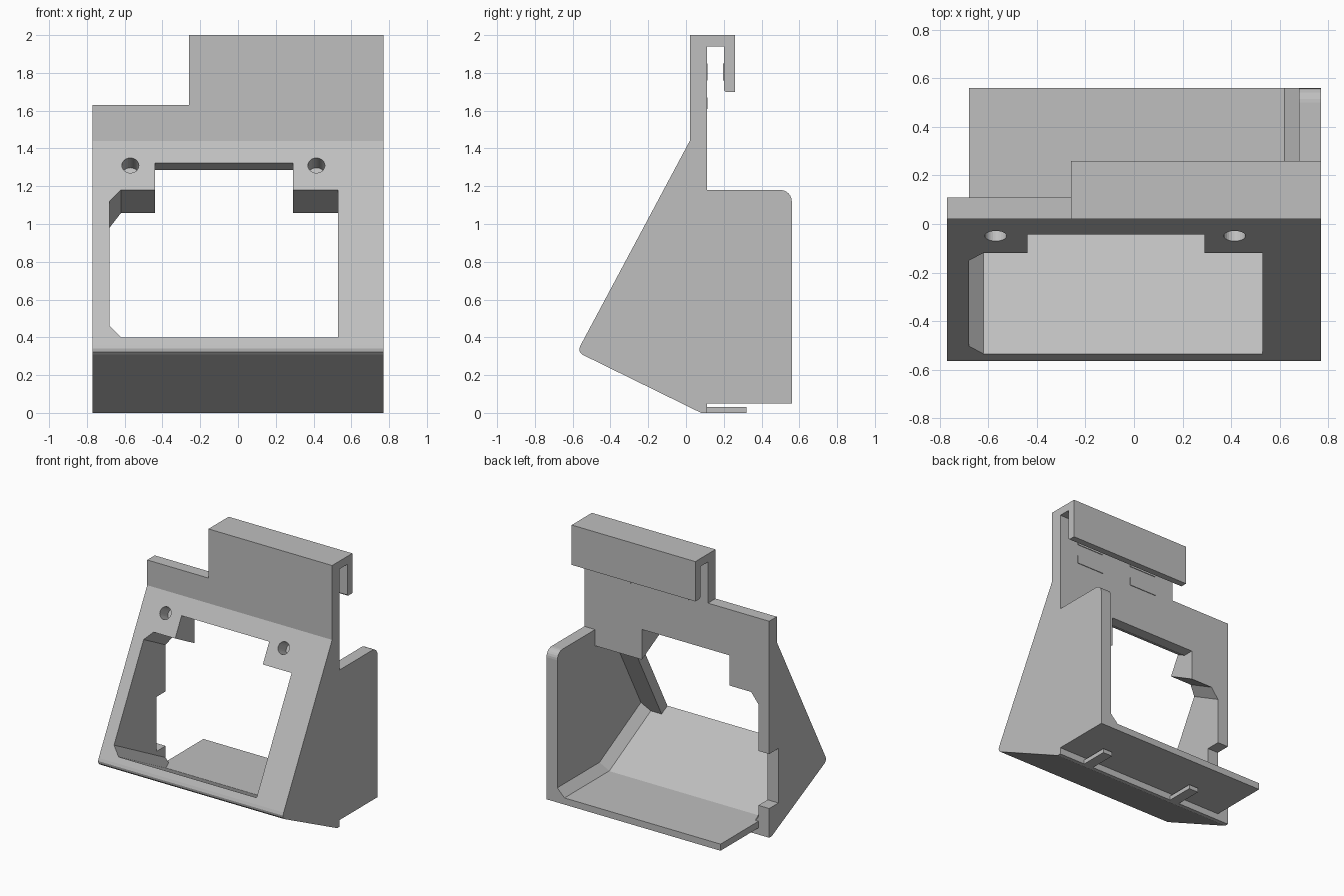
import bpy, bmesh, math
from mathutils import Vector

cube = bpy.data.objects.get("Cube")
if cube:
    bpy.data.objects.remove(cube, do_unlink=True)

grey = bpy.data.materials.new("plain grey")
grey.use_nodes = True
COLOUR = (0.52, 0.52, 0.52, 1)
grey.diffuse_color = COLOUR
grey.node_tree.nodes["Principled BSDF"].inputs["Base Color"].default_value = COLOUR

# Sloped front face: a point on it and its inward normal
FOOT = Vector((0, -0.565, 0.345))
TOP = Vector((0, 0.02, 1.44))
UP = (TOP - FOOT).normalized()
INWARD = Vector((0, UP.z, -UP.y))


def on_slope(x, z):
    p = FOOT + UP * ((z - FOOT.z) / UP.z)
    return Vector((x, p.y, z))


def prism(name, start, end):
    """Closed solid between two matching outlines."""
    bm = bmesh.new()
    a = [bm.verts.new(p) for p in start]
    b = [bm.verts.new(p) for p in end]
    n = len(a)
    bm.faces.new(a)
    bm.faces.new(b[::-1])
    for i in range(n):
        j = (i + 1) % n
        bm.faces.new((a[j], a[i], b[i], b[j]))
    bmesh.ops.recalc_face_normals(bm, faces=bm.faces)
    mesh = bpy.data.meshes.new(name)
    bm.to_mesh(mesh)
    bm.free()
    mesh.materials.append(grey)
    obj = bpy.data.objects.new(name, mesh)
    bpy.context.collection.objects.link(obj)
    return obj


def side_prism(name, yz, x0, x1):
    return prism(name, [(x0, y, z) for y, z in yz], [(x1, y, z) for y, z in yz])


def box(name, x, y, z):
    return side_prism(name, [(y[0], z[0]), (y[1], z[0]), (y[1], z[1]), (y[0], z[1])], *x)


def slope_prism(name, xz, near, far):
    """Outline on the sloped face, pushed along its normal."""
    pts = [on_slope(x, z) for x, z in xz]
    return prism(name, [p + INWARD * near for p in pts], [p + INWARD * far for p in pts])


def combine(obj, other, operation):
    mod = obj.modifiers.new(operation.lower(), 'BOOLEAN')
    mod.operation = operation
    mod.solver = 'EXACT'
    mod.object = other
    bpy.context.view_layer.objects.active = obj
    bpy.ops.object.modifier_apply(modifier=mod.name)
    bpy.data.objects.remove(other, do_unlink=True)


# Wedge body with a rounded front toe
body = side_prism("wedge_body", [
    (0.02, 1.63), (0.02, 1.44), (-0.557, 0.36), (-0.565, 0.34), (-0.562, 0.322),
    (-0.548, 0.308), (0.08, 0), (0.11, 0), (0.11, 1.63)], -0.77, 0.77)

# Window through the sloped face, chamfered on one side
combine(body, slope_prism("window", [
    (-0.62, 0.40), (0.53, 0.40), (0.53, 1.18), (-0.62, 1.18),
    (-0.68, 1.12), (-0.68, 0.46)], -0.1, 1.0), 'DIFFERENCE')

# Wider pocket behind the window lip
combine(body, slope_prism("pocket", [
    (0.45, 0.40), (0.62, 0.40), (0.68, 0.46), (0.68, 1.18), (0.45, 1.18)],
    0.078, 1.0), 'DIFFERENCE')

# Raised centre of the window
combine(body, side_prism("window_step", [
    (-0.13, 1.368), (0.03, 1.285), (0.2, 1.285), (0.2, 0.9), (-0.3, 0.9)],
    -0.44, 0.29), 'DIFFERENCE')

# Notch in the rear edge of the short side
combine(body, box("side_notch", (-0.9, -0.6), (0.0, 0.2), (0.22, 0.63)), 'DIFFERENCE')

# Blind screw holes
for x in (-0.57, 0.415):
    ring = []
    for i in range(24):
        t = math.tau * i / 24
        ring.append((x + 0.045 * math.cos(t), 1.31 + 0.045 * UP.z * math.sin(t)))
    combine(body, slope_prism("screw_hole", ring, -0.05, 0.11), 'DIFFERENCE')

# Rear floor and tall side wall, with the wall's upper corner rounded
xz = [(-0.68, 0.05), (0.77, 0.05), (0.77, 1.18), (0.68, 1.18),
      (0.68, 0.16), (0.62, 0.10), (-0.68, 0.10)]
tray = prism("tray", [(x, 0.03, z) for x, z in xz], [(x, 0.56, z) for x, z in xz])
bm = bmesh.new()
bm.from_mesh(tray.data)
corner = [e for e in bm.edges if all(v.co.y > 0.5 and v.co.z > 1.1 for v in e.verts)]
bmesh.ops.bevel(bm, geom=corner, offset=0.06, segments=6, profile=0.5, affect='EDGES')
bm.to_mesh(tray.data)
bm.free()
combine(body, tray, 'UNION')

# Upper plate with the downturned hook
combine(body, side_prism("hook", [
    (0.02, 1.63), (0.02, 2), (0.26, 2), (0.26, 1.70), (0.21, 1.70), (0.2, 1.71),
    (0.2, 1.94), (0.11, 1.94), (0.11, 1.63)], -0.26, 0.77), 'UNION')

# Grip pads in the hook and tongues under the floor
for side, pad_x, tongue_x in (("left", 0.495, 0.51), ("right", 0.015, -0.28)):
    span = (pad_x - 0.115, pad_x + 0.115)
    box(side + "_lower_pad", span, (0.11, 0.115), (1.61, 1.67))
    box(side + "_upper_pad", span, (0.11, 0.115), (1.76, 1.85))
    box(side + "_lip_pad", span, (0.195, 0.2), (1.76, 1.85))
    box(side + "_tongue", (tongue_x - 0.04, tongue_x + 0.04), (0.11, 0.32), (0, 0.032))
